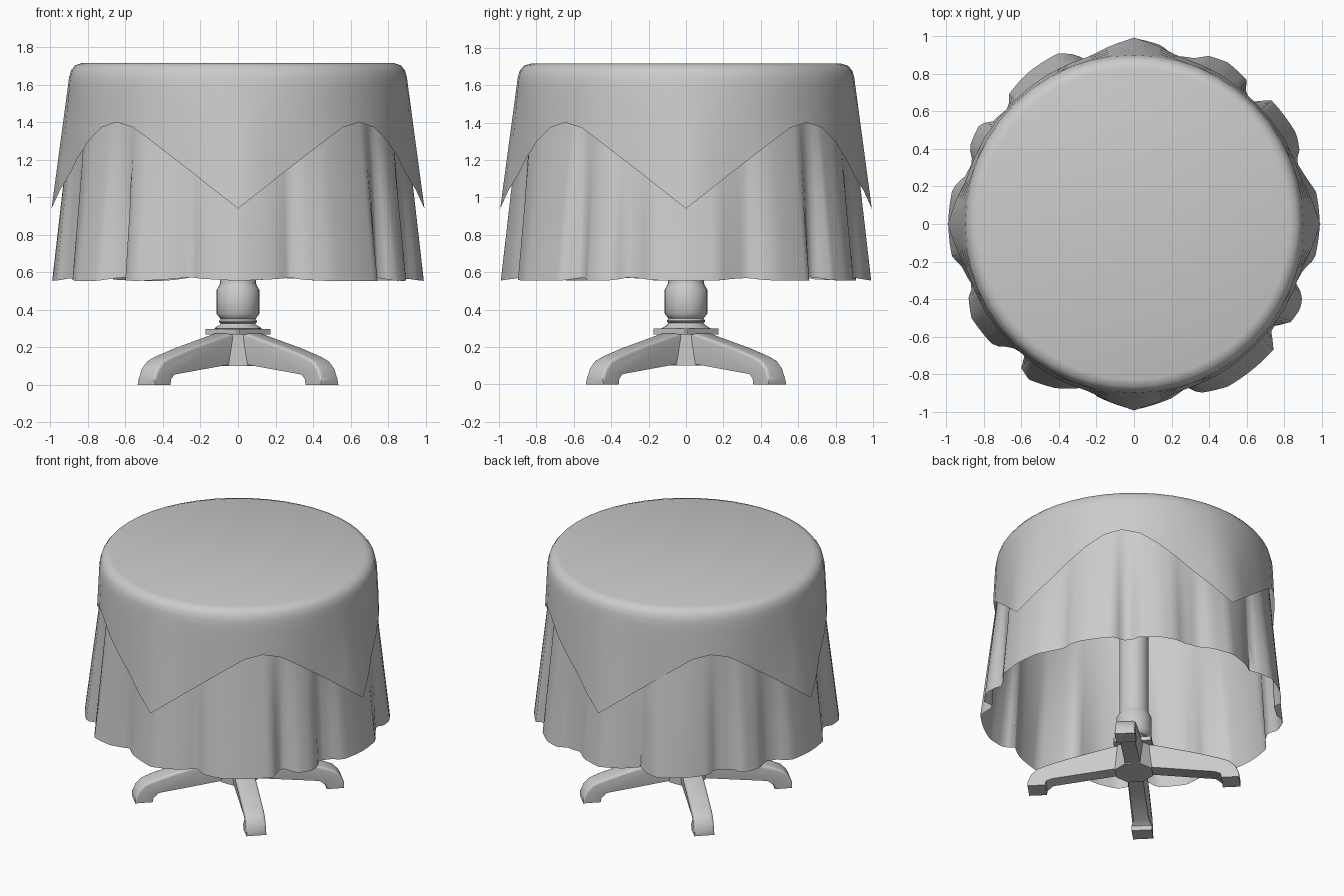
import bpy, bmesh, math
from mathutils import Matrix, Vector

if "Cube" in bpy.data.objects:
    bpy.data.objects.remove(bpy.data.objects["Cube"])

TAU = 2 * math.pi
grey = bpy.data.materials.new("light_grey")
grey.diffuse_color = (0.6, 0.6, 0.6, 1)
grey.use_nodes = True
grey.node_tree.nodes["Principled BSDF"].inputs["Base Color"].default_value = grey.diffuse_color


def finish(bm, name, angle=40):
    """Clean a bmesh, turn it into an object and shade it."""
    bmesh.ops.remove_doubles(bm, verts=bm.verts, dist=1e-5)
    bmesh.ops.recalc_face_normals(bm, faces=bm.faces)
    me = bpy.data.meshes.new(name)
    bm.to_mesh(me)
    bm.free()
    me.materials.append(grey)
    ob = bpy.data.objects.new(name, me)
    bpy.context.collection.objects.link(ob)
    bpy.ops.object.select_all(action='DESELECT')
    ob.select_set(True)
    bpy.context.view_layer.objects.active = ob
    bpy.ops.object.shade_smooth_by_angle(angle=math.radians(angle))
    return ob


def revolve(name, n, rows, point, angle=40):
    """Skin of rows x n points; point(row, theta) gives (radius, z)."""
    bm = bmesh.new()
    grid = []
    for row in range(rows):
        ring = []
        for i in range(n):
            a = TAU * i / n
            r, z = point(row, a)
            ring.append(bm.verts.new((r * math.cos(a), r * math.sin(a), z)))
        grid.append(ring)
    for lo, hi in zip(grid, grid[1:]):
        for i in range(n):
            j = (i + 1) % n
            bm.faces.new((lo[i], lo[j], hi[j], hi[i]))
    # close the first ring with one flat face
    bm.faces.new(grid[0])
    return finish(bm, name, angle)


def lookup(table, x):
    """Interpolate through (x, value) pairs."""
    for (x0, v0), (x1, v1) in zip(table, table[1:]):
        if x <= x1:
            return v0 + (v1 - v0) * (x - x0) / (x1 - x0)
    return table[-1][1]


# --- Long skirt cloth: irregular folds that grow toward the hem
FOLDS = [(0, .99), (10, .985), (15, .95), (21, .925), (24, .965), (29, .99), (42, .985),
         (46, .905), (49.5, .915), (52, .975), (60, .995), (66, .98), (70, .94),
         (77, .92), (81, .962), (90, .99), (99, .95), (106, .905), (109, .955),
         (114, .995), (125, .985), (134, .96), (137, .91), (144, .93), (147, .98),
         (155, .967), (159, .92), (164, .934), (169, .985), (180, .99), (190, .985),
         (194, .945), (201, .92), (204, .965), (210, 1), (221, .99), (225, .926),
         (230, .905), (232, .975), (236, 1), (245, .967), (254, .905), (258, .94),
         (270, .99), (282, .95), (288, .914), (291, .965), (300, 1), (310, 1), (318, 1),
         (323, .91), (328, .985), (333, .995), (337, .975), (340, .918), (345, .934),
         (349, .98), (360, .99)]
SKIRT_TOP = [(.835, 1.695), (.862, 1.66), (.87, 1.6)]
SKIRT_ROWS = 5


def skirt_point(row, a):
    if row < len(SKIRT_TOP):
        return SKIRT_TOP[row]
    hem = lookup(FOLDS, math.degrees(a))
    t = (row - len(SKIRT_TOP) + 1) / SKIRT_ROWS
    hem_z = .555 + .22 * (.99 - min(hem, .99))
    return .87 + (hem - .87) * t, 1.6 + (hem_z - 1.6) * t


revolve("skirt_cloth", 180, len(SKIRT_TOP) + SKIRT_ROWS, skirt_point, 60)

# --- Square overlay cloth: corners hang and flare over the front, back and sides
HEM = [(0, .94), (11.25, 1.085), (22.5, 1.215), (33.75, 1.34), (39, 1.385), (45, 1.4)]
FLARE = [(0, .134), (8, .09), (11.25, .07), (16, .035), (22.5, .04), (30, .05), (45, .05)]
OVER_TOP = [(.83, 1.715), (.868, 1.703), (.89, 1.675), (.90, 1.64), (.905, 1.6)]
OVER_ROWS = 4


def overlay_point(row, a):
    if row < len(OVER_TOP):
        return OVER_TOP[row]
    deg = math.degrees(a) % 90
    deg = min(deg, 90 - deg)
    t = (row - len(OVER_TOP) + 1) / OVER_ROWS
    z = 1.6 + (lookup(HEM, deg) - 1.6) * t
    return .905 + lookup(FLARE, deg) * (1.6 - z), z


revolve("overlay_cloth", 48, len(OVER_TOP) + OVER_ROWS, overlay_point, 60)

# --- Table top under the cloths
TOP = [(.83, 1.685), (.845, 1.66), (.845, 1.62), (.83, 1.6), (0, 1.6)]
revolve("table_top", 48, len(TOP), lambda i, a: TOP[i])

# --- Turned pedestal
POST = [(.095, 1.61), (.095, .545), (.1, .53), (.115, .505), (.115, .38), (.1, .36),
        (.092, .352), (.102, .342), (.102, .335), (.092, .328), (.105, .315), (.13, .3), (0, .29)]
revolve("pedestal", 24, len(POST), lambda i, a: POST[i])


# --- Hub: chamfered block with a square cap plate, turned to face the legs
def block(name, half, z0, z1, chamfer):
    c = half - chamfer
    bm = bmesh.new()
    verts = []
    for k in range(4):
        turn = Matrix.Rotation(math.pi / 4 + k * math.pi / 2, 3, 'Z')
        verts += [bm.verts.new(turn @ Vector((half, y, z0))) for y in (-c, c)]
    base = bm.faces.new(verts)
    ext = bmesh.ops.extrude_face_region(bm, geom=[base])
    for v in ext["geom"]:
        if isinstance(v, bmesh.types.BMVert):
            v.co.z = z1
    finish(bm, name, 30)


block("hub", .12, .10, .28, .07)
block("hub_plate", .125, .268, .298, .006)

# --- Four splayed legs: rounded upper edges, narrower underside
LEG = [(.05, .275), (.13, .273), (.43, .195), (.57, .152), (.63, .127), (.67, .087),
       (.69, .04), (.69, 0), (.575, 0), (.57, .03), (.53, .055), (.12, .108), (.05, .108)]
W = .066
for k, name in enumerate(("back_right", "back_left", "front_left", "front_right")):
    bm = bmesh.new()
    face = bm.faces.new([bm.verts.new((r, -W, z)) for r, z in LEG])
    ext = bmesh.ops.extrude_face_region(bm, geom=[face])
    for v in ext["geom"]:
        if isinstance(v, bmesh.types.BMVert):
            v.co.y = W
    for v in bm.verts:
        if v.co.x < .55 and v.co.z < .15:
            v.co.y *= .75
    # round only the long upper edges
    rim = [e for e in bm.edges
           if e.verts[0].co.y * e.verts[1].co.y > 0
           and all(v.co.z > .03 and (v.co.x > .6 or v.co.z > .15) for v in e.verts)]
    bmesh.ops.bevel(bm, geom=rim, offset=.018, segments=3, profile=.5, affect='EDGES')
    bm.transform(Matrix.Rotation(math.pi / 4 + k * math.pi / 2, 4, 'Z'))
    finish(bm, name + "_leg", 40)
